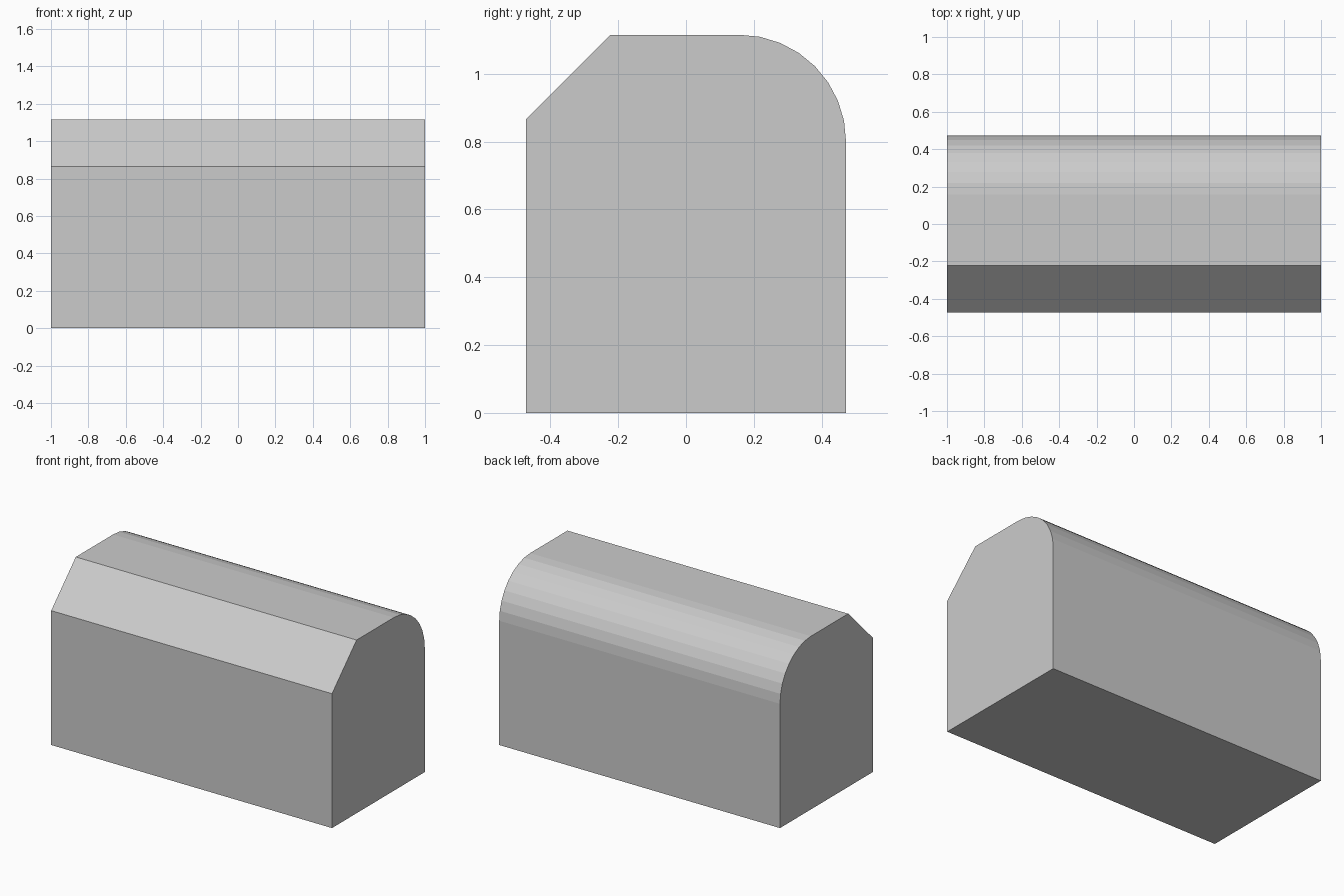
import bpy, bmesh
from math import sin, cos, pi

if "Cube" in bpy.data.objects:
    bpy.data.objects.remove(bpy.data.objects["Cube"])

HALF_LEN, HALF_W, HEIGHT = 1.0, 0.472, 1.115
CHAMFER, RADIUS, SEGMENTS = 0.25, 0.315, 8

# Side profile (y, z): square base, rounded back edge, chamfered front edge
profile = [(-HALF_W, 0), (HALF_W, 0)]
for i in range(SEGMENTS + 1):
    a = pi / 2 * i / SEGMENTS
    profile.append((HALF_W - RADIUS + RADIUS * cos(a), HEIGHT - RADIUS + RADIUS * sin(a)))
profile += [(-HALF_W + CHAMFER, HEIGHT), (-HALF_W, HEIGHT - CHAMFER)]

# Extrude the profile along x
bm = bmesh.new()
face = bm.faces.new([bm.verts.new((-HALF_LEN, y, z)) for y, z in profile])
ext = bmesh.ops.extrude_face_region(bm, geom=[face], use_keep_orig=True)
verts = [g for g in ext["geom"] if isinstance(g, bmesh.types.BMVert)]
bmesh.ops.translate(bm, verts=verts, vec=(2 * HALF_LEN, 0, 0))
bmesh.ops.recalc_face_normals(bm, faces=bm.faces)

mesh = bpy.data.meshes.new("rounded_block")
bm.to_mesh(mesh)
bm.free()
bpy.context.collection.objects.link(bpy.data.objects.new("rounded_block", mesh))
